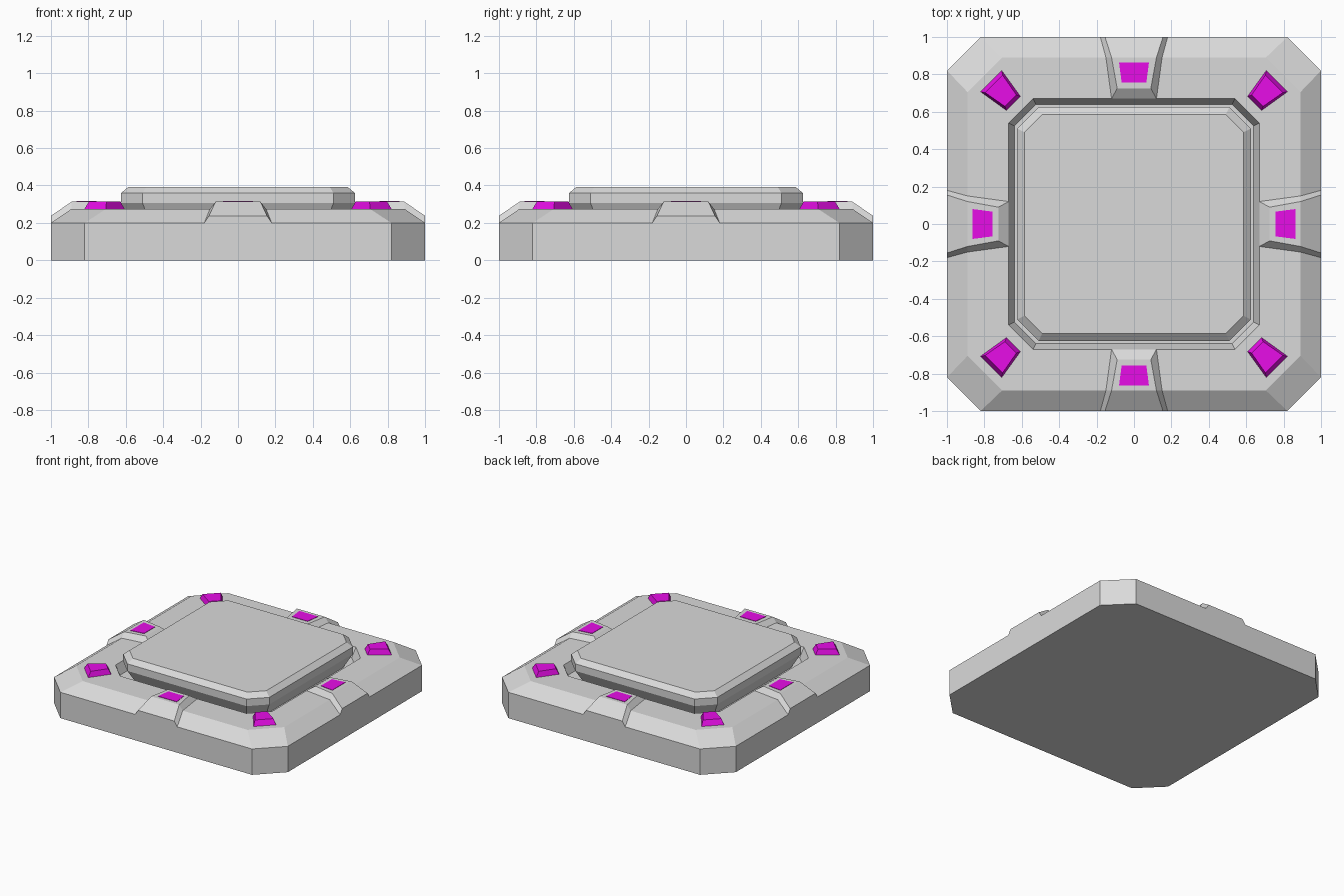
import bpy
import bmesh
from math import pi
from mathutils import Matrix

cube = bpy.data.objects.get("Cube")
if cube:
    bpy.data.objects.remove(cube, do_unlink=True)


def make_material(name, color):
    mat = bpy.data.materials.new(name)
    mat.use_nodes = True
    mat.diffuse_color = color
    mat.node_tree.nodes["Principled BSDF"].inputs["Base Color"].default_value = color
    return mat


grey = make_material("panel grey", (0.70, 0.70, 0.70, 1))
magenta = make_material("light magenta", (0.96, 0.005, 0.96, 1))


def loft(name, rings, mat, angle=0):
    """Join successive closed rings of points and cap both ends."""
    bm = bmesh.new()
    loops = [[bm.verts.new(p) for p in ring] for ring in rings]
    n = len(loops[0])
    for a, b in zip(loops, loops[1:]):
        for i in range(n):
            j = (i + 1) % n
            bm.faces.new((a[i], a[j], b[j], b[i]))
    bm.faces.new(loops[0])
    bm.faces.new(loops[-1])
    bmesh.ops.recalc_face_normals(bm, faces=bm.faces)
    bm.transform(Matrix.Rotation(angle, 4, "Z"))
    mesh = bpy.data.meshes.new(name)
    bm.to_mesh(mesh)
    bm.free()
    mesh.materials.append(mat)
    obj = bpy.data.objects.new(name, mesh)
    bpy.context.collection.objects.link(obj)
    return obj


def octagon(half, corner, z):
    """Square with cut corners."""
    h, c = half, corner
    return [(x, y, z) for x, y in ((h, -c), (h, c), (c, h), (-c, h),
                                   (-h, c), (-h, -c), (-c, -h), (c, -h))]


def section(y_low, z_low, w_low, y_high, z_high, w_high):
    """Trapezoid cross-section of a ridge."""
    return [(-w_low, y_low, z_low), (w_low, y_low, z_low),
            (w_high, y_high, z_high), (-w_high, y_high, z_high)]


def trapezoid(y_out, w_out, y_in, w_in, z):
    return [(-w_out, y_out, z), (w_out, y_out, z), (w_in, y_in, z), (-w_in, y_in, z)]


# Bevelled base slab with a shallow trench around the middle
loft("base_slab", [octagon(1, 0.82, 0), octagon(1, 0.82, 0.2),
                   octagon(0.89, 0.705, 0.275), octagon(0.67, 0.54, 0.275),
                   octagon(0.64, 0.525, 0.2)], grey)

# Raised central platform with an undercut edge
loft("centre_platform", [octagon(0.57, 0.47, 0.2), octagon(0.625, 0.51, 0.305),
                         octagon(0.625, 0.51, 0.36), octagon(0.585, 0.49, 0.393)], grey)

for i, side in enumerate(("front", "left", "back", "right")):
    turn = i * pi / 2
    # Tapered ridge in the middle of each side
    loft(side + "_ridge", [section(-1, 0.2, 0.18, -1, 0.238, 0.155),
                           section(-0.89, 0.275, 0.15, -0.89, 0.313, 0.12),
                           section(-0.67, 0.275, 0.12, -0.725, 0.313, 0.09)], grey, turn)
    # Flat light on the ridge
    loft(side + "_ridge_light", [trapezoid(-0.863, 0.08, -0.757, 0.066, z)
                                 for z in (0.31, 0.316)], magenta, turn)
    # Wedge-shaped light on the corner
    loft(side + "_corner_light", [trapezoid(-1.08, 0.08, -0.912, 0.053, 0.275),
                                  trapezoid(-1.06, 0.066, -0.932, 0.043, 0.315)],
         magenta, turn + pi / 4)
